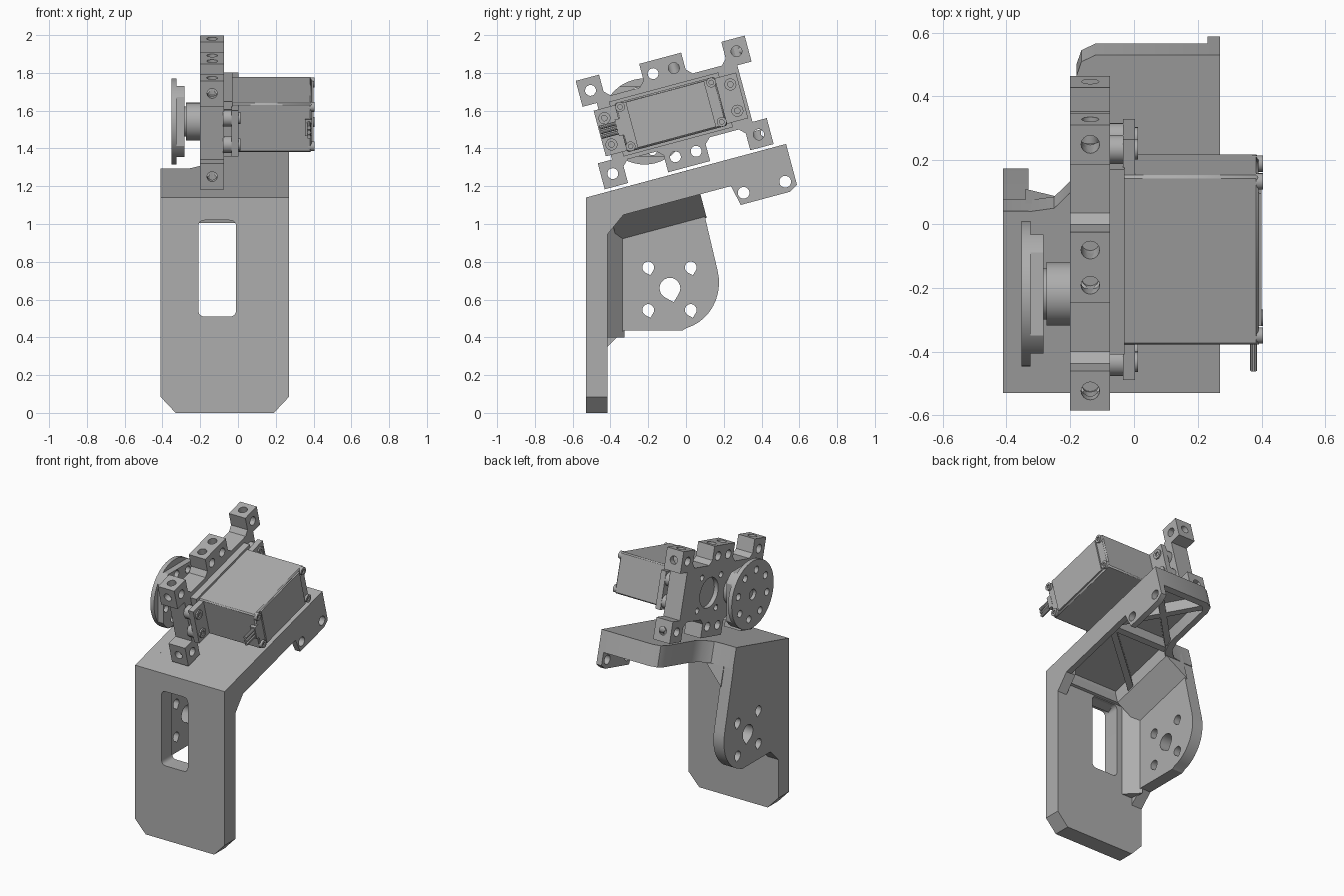
import bpy, bmesh
from math import sin, cos, pi, radians, atan2
from mathutils import Vector

if "Cube" in bpy.data.objects:
    bpy.data.objects.remove(bpy.data.objects["Cube"])

grey = bpy.data.materials.new("matte grey")
grey.use_nodes = True
COLOUR = (0.42, 0.42, 0.42, 1)
grey.diffuse_color = COLOUR
grey.node_tree.nodes["Principled BSDF"].inputs["Base Color"].default_value = COLOUR
parts = []


# --- helpers ---------------------------------------------------------------
def frame(y0, z0, tilt):
    """Local frame: u runs backward along the tilt, w is its normal, x is shared."""
    c, s = cos(radians(tilt)), sin(radians(tilt))

    def place(p, q, t, axis):
        u, w, x = {"x": (p, q, t), "w": (q, t, p), "u": (t, q, p)}[axis]
        return Vector((x, y0 + u * c - w * s, z0 + u * s + w * c))
    return place


WORLD = frame(0, 0, 0)
SHELF = frame(-0.53, 1.14, 15)
SERVO = frame(-0.08, 1.58, 15)


def prism(name, pts, a, b, place=WORLD, axis="x", keep=True):
    bm = bmesh.new()
    rings = [[bm.verts.new(place(p, q, t, axis)) for p, q in pts] for t in (a, b)]
    bm.faces.new(rings[0])
    bm.faces.new(rings[1])
    n = len(pts)
    for i in range(n):
        j = (i + 1) % n
        bm.faces.new((rings[0][i], rings[0][j], rings[1][j], rings[1][i]))
    bmesh.ops.recalc_face_normals(bm, faces=bm.faces)
    mesh = bpy.data.meshes.new(name)
    bm.to_mesh(mesh)
    bm.free()
    mesh.materials.append(grey)
    ob = bpy.data.objects.new(name, mesh)
    bpy.context.collection.objects.link(ob)
    if keep:
        parts.append(ob)
    return ob


def circle(p, q, r, n=24):
    return [(p + r * cos(2 * pi * i / n), q + r * sin(2 * pi * i / n)) for i in range(n)]


def teardrop(p, q, r, n=18):
    tip = radians(-75)
    arc = [tip + radians(45 + 270 * i / n) for i in range(n + 1)]
    return [(p + r * cos(a), q + r * sin(a)) for a in arc] + \
        [(p + 1.4 * r * cos(tip), q + 1.4 * r * sin(tip))]


def rect(p0, p1, q0, q1):
    return [(p0, q0), (p1, q0), (p1, q1), (p0, q1)]


def rounded(pts, r, n=5):
    """Round every corner of an outline."""
    out = []
    for i, p in enumerate(pts):
        p, a, b = Vector(p), Vector(pts[i - 1]), Vector(pts[(i + 1) % len(pts)])
        s = p + (a - p).normalized() * min(r, (a - p).length * 0.45)
        e = p + (b - p).normalized() * min(r, (b - p).length * 0.45)
        for k in range(n + 1):
            t = k / n
            out.append(tuple(s * (1 - t) ** 2 + p * (2 * t * (1 - t)) + e * t * t))
    return out


def cut(ob, pts, a, b, place=WORLD, axis="x"):
    cutter = prism("cutter", pts, a, b, place, axis, keep=False)
    cutter.hide_render = True
    mod = ob.modifiers.new("cut", "BOOLEAN")
    mod.operation, mod.solver, mod.object = "DIFFERENCE", "EXACT", cutter
    bpy.context.view_layer.objects.active = ob
    bpy.ops.object.modifier_apply(modifier=mod.name)
    bpy.data.objects.remove(cutter)


def bevel(ob, width, segments=1):
    mod = ob.modifiers.new("bevel", "BEVEL")
    mod.width, mod.segments = width, segments


# --- bracket: front wall with slot -----------------------------------------
wall = [(-0.41, 1.14), (-0.41, 0.085), (-0.33, 0), (0.19, 0), (0.27, 0.085), (0.27, 1.14)]
front_wall = prism("front_wall", wall, -0.53, -0.415, axis="u")
cut(front_wall, rounded(rect(-0.21, -0.01, 0.51, 1.02), 0.035), -0.7, -0.3, axis="u")

# --- bracket: side wall with mounting holes --------------------------------
side = [(-0.5, 0.35), (-0.415, 0.35), (-0.33, 0.435), (-0.02, 0.435)]
side += [(-0.06 + 0.235 * cos(a), 0.69 + 0.25 * sin(a))
         for a in [radians(-75 + 9 * i) for i in range(11)]]
side += [(0.04, 1.293), (-0.53, 1.14)]
side_wall = prism("side_wall", side, -0.41, -0.33)
cut(side_wall, teardrop(-0.085, 0.66, 0.055), -0.6, -0.2)
for y in (-0.2, 0.025):
    for z in (0.545, 0.77):
        cut(side_wall, teardrop(y, z, 0.031), -0.6, -0.2)

# --- bracket: tilted shelf, hollow underneath ------------------------------
outline = [(0.27, 0), (0.27, 1.097), (-0.12, 1.097), (-0.165, 1.075), (-0.18, 1.03),
           (-0.18, 0.72), (-0.2, 0.65), (-0.25, 0.6), (-0.32, 0.59), (-0.41, 0.59), (-0.41, 0)]
pocket = [(0.23, 0.1), (0.23, 1.057), (-0.11, 1.057), (-0.14, 1.02), (-0.14, 0.7),
          (-0.17, 0.61), (-0.23, 0.55), (-0.35, 0.55), (-0.35, 0.1)]
shelf = prism("tilted_shelf", outline, -0.14, 0, SHELF, "w")
cut(shelf, pocket, -0.3, -0.05, SHELF, "w")


def rib(name, a, b, w0, w1, half=0.02):
    a, b = Vector(a), Vector(b)
    n = (b - a).normalized().orthogonal() * half
    prism(name, [a + n, b + n, b - n, a - n], w0, w1, SHELF, "w")


rib("diagonal_rib_a", (0.24, 0.68), (-0.15, 1.06), -0.13, -0.04)
rib("diagonal_rib_b", (0.24, 1.06), (-0.16, 0.66), -0.13, -0.04)
rib("cross_rib", (0.24, 0.62), (-0.17, 0.62), -0.13, -0.04)
rib("front_rib", (0.24, 0.6), (-0.3, 0.15), -0.13, -0.04)

# Gussets under the shelf and behind the front wall
prism("shelf_gusset", [(-0.34, -0.27), (-0.34, -0.04), (-0.2, -0.04), (-0.2, -0.14)],
      0.1, 0.59, SHELF, "u")
prism("upright_gusset", [(-0.34, -0.42), (-0.245, -0.42), (-0.34, -0.325)], 0.4, 1.06, axis="w")
prism("corner_gusset", [(-0.42, 0.94), (-0.33, 1.05), (-0.33, 1.1), (-0.42, 1.1)], 0.2, 0.27)

# Rear hanging tab
tab = prism("rear_tab", [(0.755, -0.13), (0.782, -0.25), (1.05, -0.25), (1.097, -0.225),
                         (1.097, -0.01), (0.755, -0.01)], 0.23, 0.27, SHELF)
for u in (0.813, 1.041):
    cut(tab, circle(u, -0.192, 0.031), 0.1, 0.4, SHELF)

# --- servo holder frame -----------------------------------------------------
U0, W0 = 0.022, 0.005
quarter = [(0.385, 0.155), (0.463, 0.155), (0.463, 0.297), (0.335, 0.297), (0.335, 0.205),
           (0.305, 0.175), (0.145, 0.175), (0.115, 0.205), (0.115, 0.297)]
half = quarter + [(-u, w) for u, w in reversed(quarter)]
full = half + [(-u, -w) for u, w in half]
holder = prism("servo_holder", [(u + U0, w + W0) for u, w in full], -0.2, -0.075, SERVO)
TAB_U = (-0.4, -0.057, 0.057, 0.4)
for u in TAB_U:
    for sw in (-1, 1):
        cut(holder, circle(U0 + u, W0 + sw * 0.228, 0.029, 16), -0.3, 0, SERVO)
    cut(holder, circle(-0.137, U0 + u, 0.029, 16), 0.2, 0.4, SERVO, "w")
    cut(holder, circle(-0.137, U0 + u, 0.029, 16), -0.4, -0.2, SERVO, "w")
for sw in (-1, 1):
    for u in (-0.44, 0.44):
        cut(holder, circle(-0.137, W0 + sw * 0.228, 0.027, 16), U0 + u - 0.05, U0 + u + 0.05,
            SERVO, "u")
cut(holder, circle(0.12, 0, 0.1, 32), -0.25, -0.17, SERVO)
for i in range(4):
    a = pi / 4 + i * pi / 2
    cut(holder, circle(0.12 + 0.15 * cos(a), 0.15 * sin(a), 0.02, 12), -0.25, -0.12, SERVO)

# --- servo -------------------------------------------------------------------
body = prism("servo_body", rect(-0.275, 0.275, -0.134, 0.134), -0.09, 0.39, SERVO)
bevel(body, 0.008)
prism("servo_cover_panel", rect(-0.215, 0.3 - 0.085, -0.125, 0.125), 0.385, 0.4, SERVO)
prism("servo_step", rect(-0.3, 0.3, -0.15, 0.15), -0.08, -0.03, SERVO)
for side_sign, name in ((-1, "front"), (1, "rear")):
    u0, u1 = sorted((side_sign * 0.26, side_sign * 0.39))
    prism(name + "_servo_ear", rect(u0, u1, -0.125, 0.125), -0.035, 0.003, SERVO)
    for w in (-0.072, 0.072):
        u = side_sign * 0.345
        prism(name + "_ear_spacer", circle(u, w, 0.045, 16), -0.08, -0.03, SERVO)
        screw = prism(name + "_ear_screw", circle(u, w, 0.032, 16), 0, 0.012, SERVO)
        cut(screw, circle(u, w, 0.016, 6), 0.004, 0.05, SERVO)
    for w in (-0.108, 0.108):
        u = side_sign * 0.25
        screw = prism(name + "_cover_screw", circle(u, w, 0.026, 16), 0.37, 0.405, SERVO)
        cut(screw, circle(u, w, 0.013, 6), 0.395, 0.45, SERVO)

# Cable outlet with three wires
prism("cable_outlet", rect(0.355, 0.392, -0.04, 0.05), -0.295, -0.26, SERVO, "u")
for w in (-0.02, 0.005, 0.03):
    prism("cable_wire", circle(0.375, w, 0.011, 10), -0.385, -0.28, SERVO, "u")

# --- output shaft and horn ---------------------------------------------------
HU = -0.144
prism("output_boss", circle(HU, 0, 0.1, 32), -0.275, -0.19, SERVO)
prism("horn_hub", circle(HU, 0, 0.08, 32), -0.31, -0.27, SERVO)
horn = prism("output_horn", circle(HU, 0, 0.228, 48), -0.353, -0.283, SERVO)
cut(horn, circle(HU, 0, 0.035), -0.5, -0.33, SERVO)
for i in range(8):
    a = i * pi / 4
    cut(horn, circle(HU + 0.16 * cos(a), 0.16 * sin(a), 0.024, 14), -0.5, -0.2, SERVO)
for i in range(4):
    a = i * pi / 2 + radians(-15)
    d, n = Vector((cos(a), sin(a))), Vector((-sin(a), cos(a)))
    c = Vector((HU, 0))
    notch = [c + d * r + n * k for r, k in ((0.185, -0.13), (0.3, -0.13), (0.3, 0.13), (0.185, 0.13))]
    cut(horn, notch, -0.325, -0.25, SERVO)

# --- smooth the round walls, keep the edges crisp ------------------------------
bpy.ops.object.select_all(action="DESELECT")
for ob in parts:
    ob.select_set(True)
bpy.context.view_layer.objects.active = parts[0]
bpy.ops.object.shade_smooth_by_angle(angle=radians(30))
